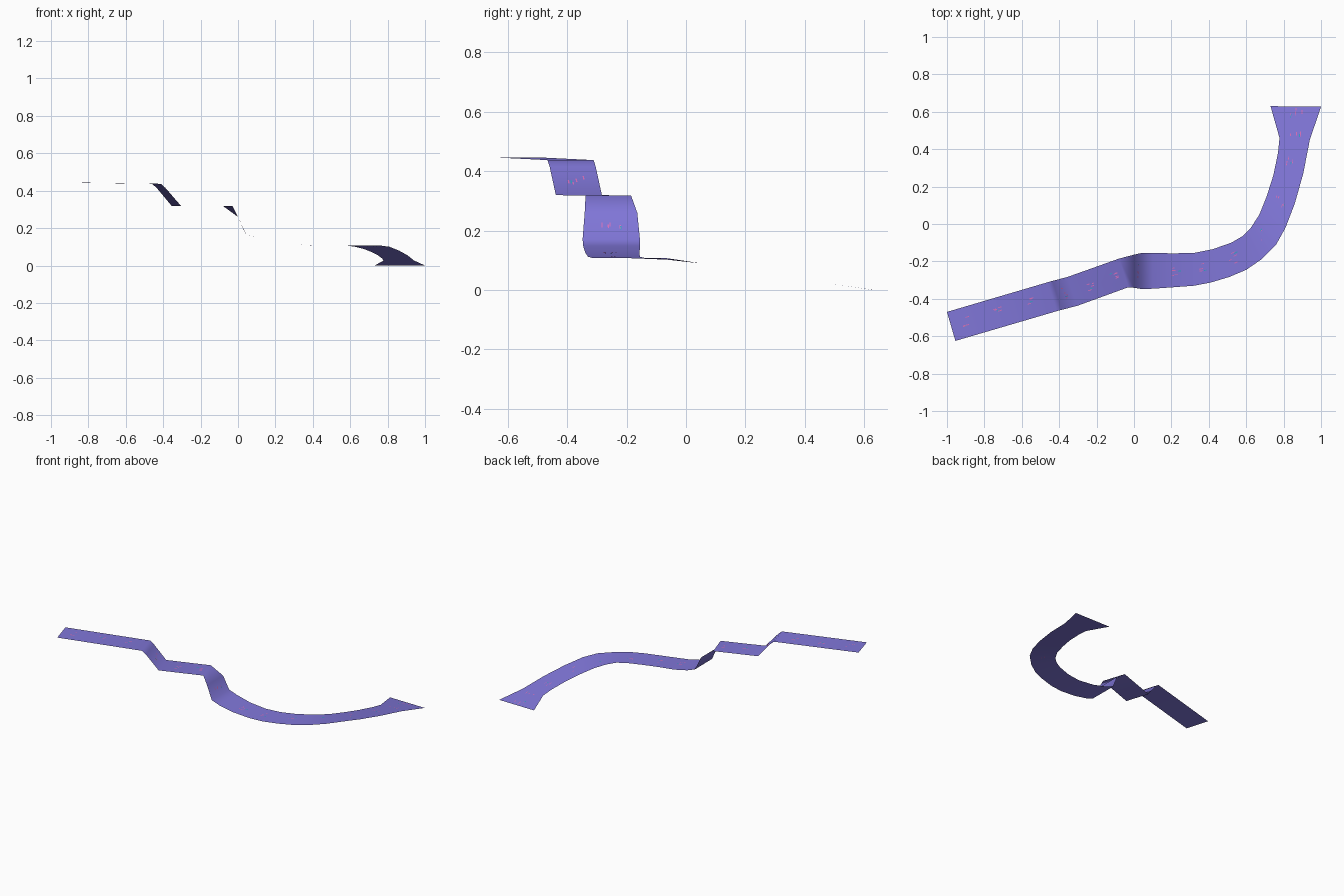
import bpy, random
from mathutils import Vector

if "Cube" in bpy.data.objects:
    bpy.data.objects.remove(bpy.data.objects["Cube"])

random.seed(4)


def material(name, rgb):
    m = bpy.data.materials.new(name)
    m.diffuse_color = (*rgb, 1)
    m.use_nodes = True
    m.node_tree.nodes["Principled BSDF"].inputs["Base Color"].default_value = m.diffuse_color
    return m


water = material("violet water", (0.22, 0.185, 0.70))
pink = material("pink ripple", (0.68, 0.16, 0.50))
teal = material("teal ripple", (0.03, 0.36, 0.55))

# Stations along the river: back bank x, y, front bank x, y, height
stations = [
    (-1.0, -0.47, -0.955, -0.625, 0.445),
    (-0.46, -0.311, -0.413, -0.466, 0.437),
    (-0.435, -0.304, -0.388, -0.459, 0.415),
    (-0.355, -0.283, -0.305, -0.438, 0.319),
    (-0.08, -0.185, -0.03, -0.338, 0.318),
    (0.0, -0.164, 0.0, -0.341, 0.26),
    (0.04, -0.155, 0.042, -0.348, 0.17),
    (0.10, -0.154, 0.10, -0.346, 0.148),
    (0.20, -0.157, 0.20, -0.339, 0.125),
    (0.32, -0.155, 0.32, -0.33, 0.112),
    (0.42, -0.135, 0.41, -0.313, 0.107),
    (0.52, -0.10, 0.51, -0.283, 0.107),
    (0.58, -0.065, 0.60, -0.245, 0.107),
    (0.625, -0.02, 0.68, -0.19, 0.107),
    (0.67, 0.05, 0.76, -0.11, 0.107),
    (0.71, 0.15, 0.81, -0.02, 0.107),
    (0.745, 0.26, 0.86, 0.11, 0.107),
    (0.77, 0.38, 0.905, 0.27, 0.107),
    (0.778, 0.46, 0.94, 0.45, 0.107),
    (0.73, 0.63, 1.0, 0.627, 0.107),
]


def bank(x, y, z):
    # the last reach slopes down steadily toward the back
    if z < 0.11:
        z = max(0, min(z, 0.105 - 0.155 * (y + 0.05)))
    return Vector((x, y, z))


back = [bank(a, b, z) for a, b, c, d, z in stations]
front = [bank(c, d, z) for a, b, c, d, z in stations]


def make(name, verts, faces, mat):
    me = bpy.data.meshes.new(name)
    me.from_pydata(verts, [], faces)
    me.materials.append(mat)
    ob = bpy.data.objects.new(name, me)
    bpy.context.collection.objects.link(ob)
    return ob


# River ribbon, one open sheet
n = len(stations)
verts = [p for pair in zip(back, front) for p in pair]
faces = [(2 * i, 2 * i + 1, 2 * i + 3, 2 * i + 2) for i in range(n - 1)]
river = make("river_surface", verts, faces, water)
for p in river.data.polygons:
    p.use_smooth = True


# Ripple flecks: clusters of tiny dashes lying on the water
def surface(s, t):
    i = min(int(s), n - 2)
    f = s - i
    b = back[i].lerp(back[i + 1], f)
    a = front[i].lerp(front[i + 1], f)
    flow = (back[i + 1] + front[i + 1] - back[i] - front[i]).normalized()
    return a.lerp(b, t), flow, (b - a).normalized()


dashes = {"pink_ripples": ([], [], pink), "teal_ripples": ([], [], teal)}
clusters = [0.15, 0.47, 0.8, 2.5, 3.35, 3.8, 5.6, 8.2, 9.5, 11.2,
            13.4, 15.4, 17.0, 18.1, 18.8]
for s in clusters:
    for k in range(5):
        p, flow, side = surface(s, 0.5 + random.uniform(-0.18, 0.18))
        p = p + flow * random.uniform(-0.02, 0.02) + flow.cross(side) * 0.002
        u, v = flow * random.uniform(0.006, 0.011), side * 0.0022
        vs, fs, _ = dashes["teal_ripples" if k == 4 else "pink_ripples"]
        j = len(vs)
        vs += [p - u - v, p + u - v, p + u + v, p - u + v]
        fs.append((j, j + 1, j + 2, j + 3))
for name, (vs, fs, mat) in dashes.items():
    make(name, vs, fs, mat)
